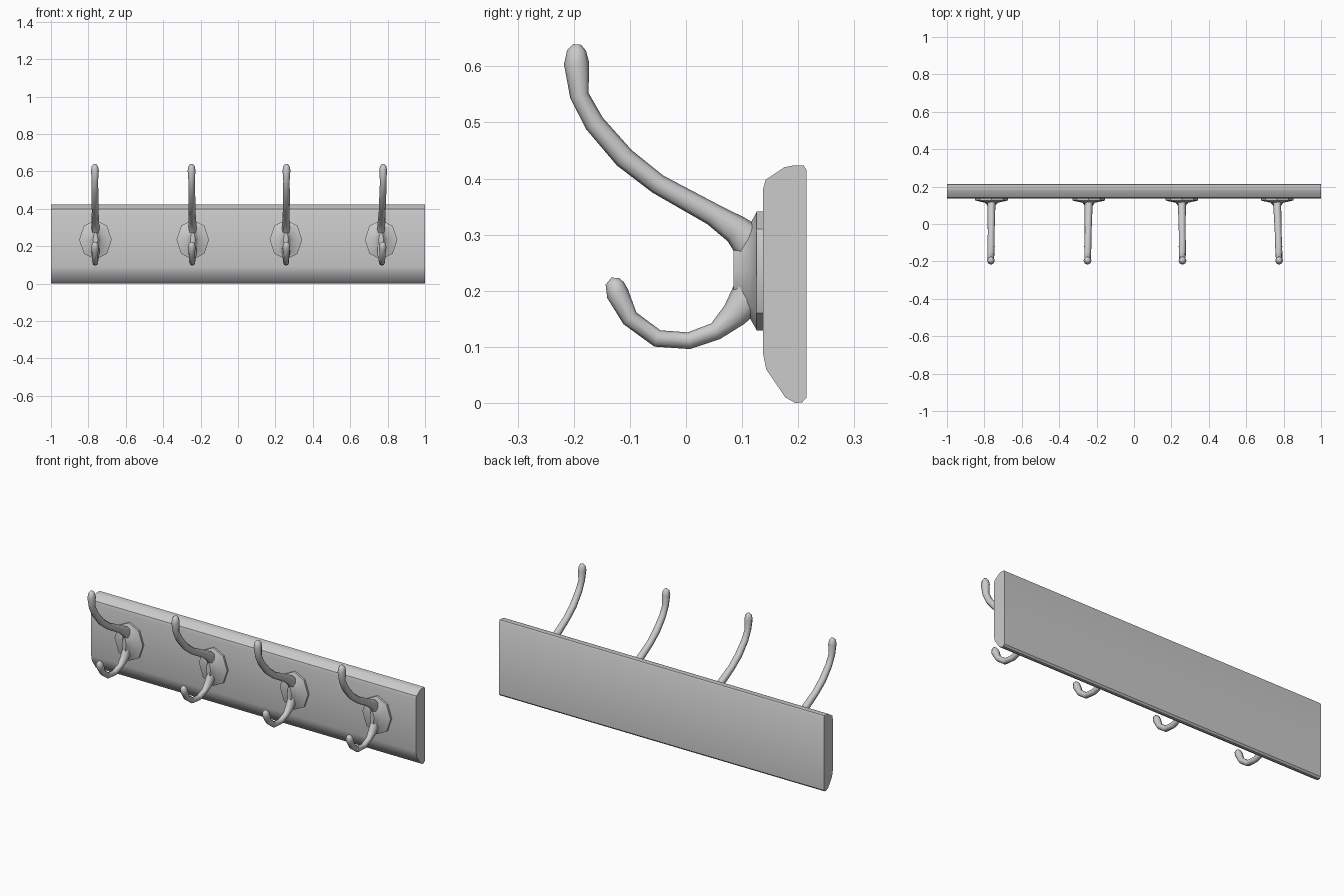
import bpy, bmesh, math
from mathutils import Vector

if "Cube" in bpy.data.objects:
    bpy.data.objects.remove(bpy.data.objects["Cube"])

grey = bpy.data.materials.new("grey")
grey.diffuse_color = (0.6, 0.6, 0.6, 1)
grey.use_nodes = True
grey.node_tree.nodes["Principled BSDF"].inputs["Base Color"].default_value = grey.diffuse_color


def finish(name, bm, angle):
    bmesh.ops.recalc_face_normals(bm, faces=bm.faces)
    me = bpy.data.meshes.new(name)
    bm.to_mesh(me)
    bm.free()
    me.materials.append(grey)
    ob = bpy.data.objects.new(name, me)
    bpy.context.collection.objects.link(ob)
    bpy.ops.object.select_all(action='DESELECT')
    ob.select_set(True)
    bpy.context.view_layer.objects.active = ob
    bpy.ops.object.shade_smooth_by_angle(angle=math.radians(angle))
    return ob


def loft(name, rings, angle=50):
    """Skin a list of equal-length point rings and cap both ends."""
    bm = bmesh.new()
    vs = [[bm.verts.new(p) for p in r] for r in rings]
    n = len(vs[0])
    for a, b in zip(vs, vs[1:]):
        for i in range(n):
            j = (i + 1) % n
            bm.faces.new((a[i], a[j], b[j], b[i]))
    bm.faces.new(vs[0])
    bm.faces.new(vs[-1])
    return finish(name, bm, angle)


def tube(name, x, lean, path, sides=8):
    """Round tube through (y, z, radius) points, leaning sideways towards the front."""
    pts = [Vector((x + lean * (0.12 - y), y, z)) for y, z, r in path]
    rings = []
    for i, p in enumerate(pts):
        t = (pts[min(i + 1, len(pts) - 1)] - pts[max(i - 1, 0)]).normalized()
        u = Vector((1, 0, 0))
        v = t.cross(u).normalized()
        r = path[i][2]
        rings.append([p + r * (min(1, 0.021 / r) * math.cos(a) * u + math.sin(a) * v)
                      for a in (2 * math.pi * k / sides for k in range(sides))])
    return loft(name, rings, 60)


# Board: rounded profile running the full width
profile = [(0.215, 0.01), (0.207, 0.001), (0.195, 0.0), (0.177, 0.01),
           (0.143, 0.06), (0.137, 0.09), (0.137, 0.38), (0.142, 0.398),
           (0.175, 0.42), (0.19, 0.423), (0.21, 0.423), (0.215, 0.415)]
loft("board", [[(x, y, z) for y, z in profile] for x in (-1, 1)], 40)

# Hook paths as (y, z, radius)
upper = [(0.115, 0.285, 0.034), (0.09, 0.309, 0.026), (0.048, 0.336, 0.020),
         (-0.05, 0.39, 0.018), (-0.11, 0.437, 0.019), (-0.163, 0.498, 0.018),
         (-0.19, 0.548, 0.017), (-0.195, 0.605, 0.0225),
         (-0.195, 0.628, 0.017), (-0.194, 0.639, 0.007)]
lower = [(0.115, 0.195, 0.034), (0.086, 0.157, 0.024), (0.053, 0.128, 0.016),
         (0.005, 0.111, 0.015), (-0.051, 0.115, 0.0155), (-0.1, 0.151, 0.0155),
         (-0.122, 0.195, 0.020), (-0.127, 0.213, 0.0165), (-0.126, 0.223, 0.007)]

# Backplate rings as (y, half width, half height), tapering to the hub
plate = [(0.14, 0.087, 0.106), (0.126, 0.087, 0.106), (0.122, 0.072, 0.098),
         (0.114, 0.034, 0.084), (0.098, 0.021, 0.058), (0.085, 0.013, 0.040)]

for i, (x, lean) in enumerate([(-0.762, -0.01), (-0.242, -0.02),
                               (0.256, 0.01), (0.765, 0.035)], 1):
    loft(f"backplate_{i}",
         [[(x + w * math.sin(k * math.pi / 4), y, 0.235 + h * math.cos(k * math.pi / 4))
           for k in range(8)] for y, w, h in plate], 40)
    tube(f"upper_hook_{i}", x, lean, upper)
    tube(f"lower_hook_{i}", x, lean, lower)
